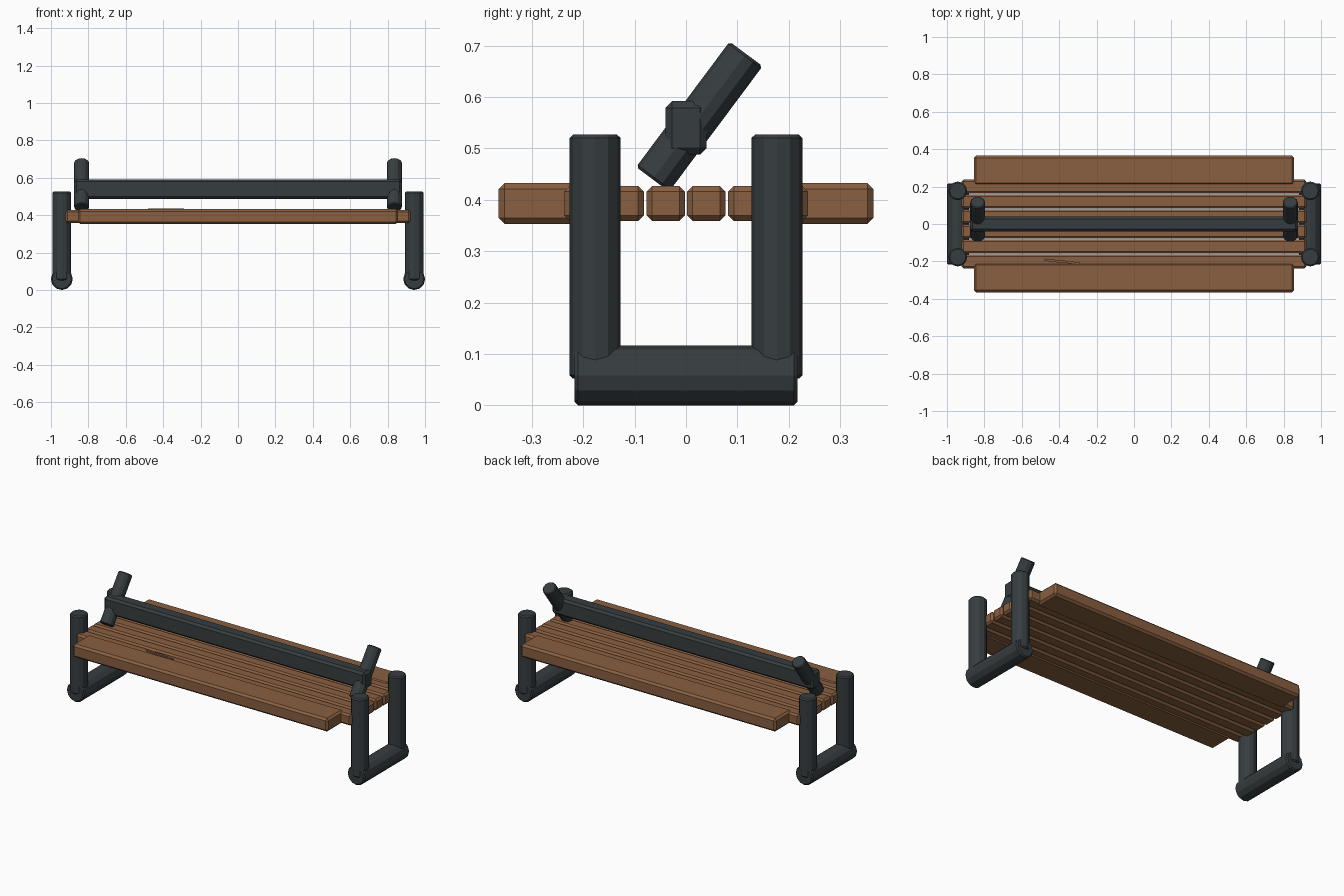
import bpy
from math import radians, atan2
from mathutils import Vector

if "Cube" in bpy.data.objects:
    bpy.data.objects.remove(bpy.data.objects["Cube"])


def make_mat(name, col):
    m = bpy.data.materials.new(name)
    m.diffuse_color = (*col, 1)
    m.use_nodes = True
    m.node_tree.nodes["Principled BSDF"].inputs["Base Color"].default_value = m.diffuse_color
    return m


wood = make_mat("brown_wood", (0.25, 0.115, 0.052))
metal = make_mat("dark_metal", (0.037, 0.046, 0.05))


def finish(ob, name, mat, bevel):
    ob.name = name
    ob.data.materials.append(mat)
    if bevel:
        b = ob.modifiers.new("chamfer", 'BEVEL')
        b.width = bevel
        b.segments = 1
        b.limit_method = 'ANGLE'
        b.angle_limit = radians(40)
    return ob


def box(name, loc, size, mat, bevel, rot_z=0):
    bpy.ops.mesh.primitive_cube_add(size=1, location=loc, rotation=(0, 0, rot_z))
    ob = bpy.context.object
    ob.scale = size
    bpy.ops.object.transform_apply(location=False, rotation=False, scale=True)
    return finish(ob, name, mat, bevel)


def tube(name, a, b, r, bevel=0.007):
    a, b = Vector(a), Vector(b)
    d = b - a
    # all tubes lie in the yz plane, so only a tilt about x is needed
    bpy.ops.mesh.primitive_cylinder_add(vertices=12, radius=r, depth=d.length,
                                        location=(a + b) / 2,
                                        rotation=(-atan2(d.y, d.z), 0, 0))
    return finish(bpy.context.object, name, metal, bevel)


# Seat: six narrow inner slats and two wide outer planks
for s, side in ((-1, "front"), (1, "back")):
    for i in range(3):
        box(f"{side}_slat_{i + 1}", (0, s * (0.0395 + 0.08 * i), 0.393),
            (1.846, 0.075, 0.068), wood, 0.011)
    box(f"{side}_wide_plank", (0, s * 0.286, 0.393), (1.712, 0.158, 0.08), wood, 0.012)

# End frames and tilted back supports
for s, side in ((-1, "left"), (1, "right")):
    tube(f"{side}_foot_bar", (s * 0.942, -0.217, 0.0585), (s * 0.942, 0.217, 0.0585), 0.0585)
    for t, end in ((-1, "front"), (1, "back")):
        tube(f"{side}_{end}_post", (s * 0.942, t * 0.177, 0.052), (s * 0.942, t * 0.177, 0.527), 0.05)
    tube(f"{side}_tilted_support", (s * 0.836, -0.065, 0.44), (s * 0.836, 0.117, 0.684), 0.04, 0.005)

# Rail joining the tilted supports
box("back_rail", (0, 0, 0.54), (1.752, 0.08, 0.104), metal, 0.013)

# Small splinters on the front plank
box("splinter_1", (-0.425, -0.197, 0.43), (0.11, 0.012, 0.012), wood, 0, radians(-7))
box("splinter_2", (-0.345, -0.205, 0.43), (0.11, 0.012, 0.012), wood, 0, radians(-7))
